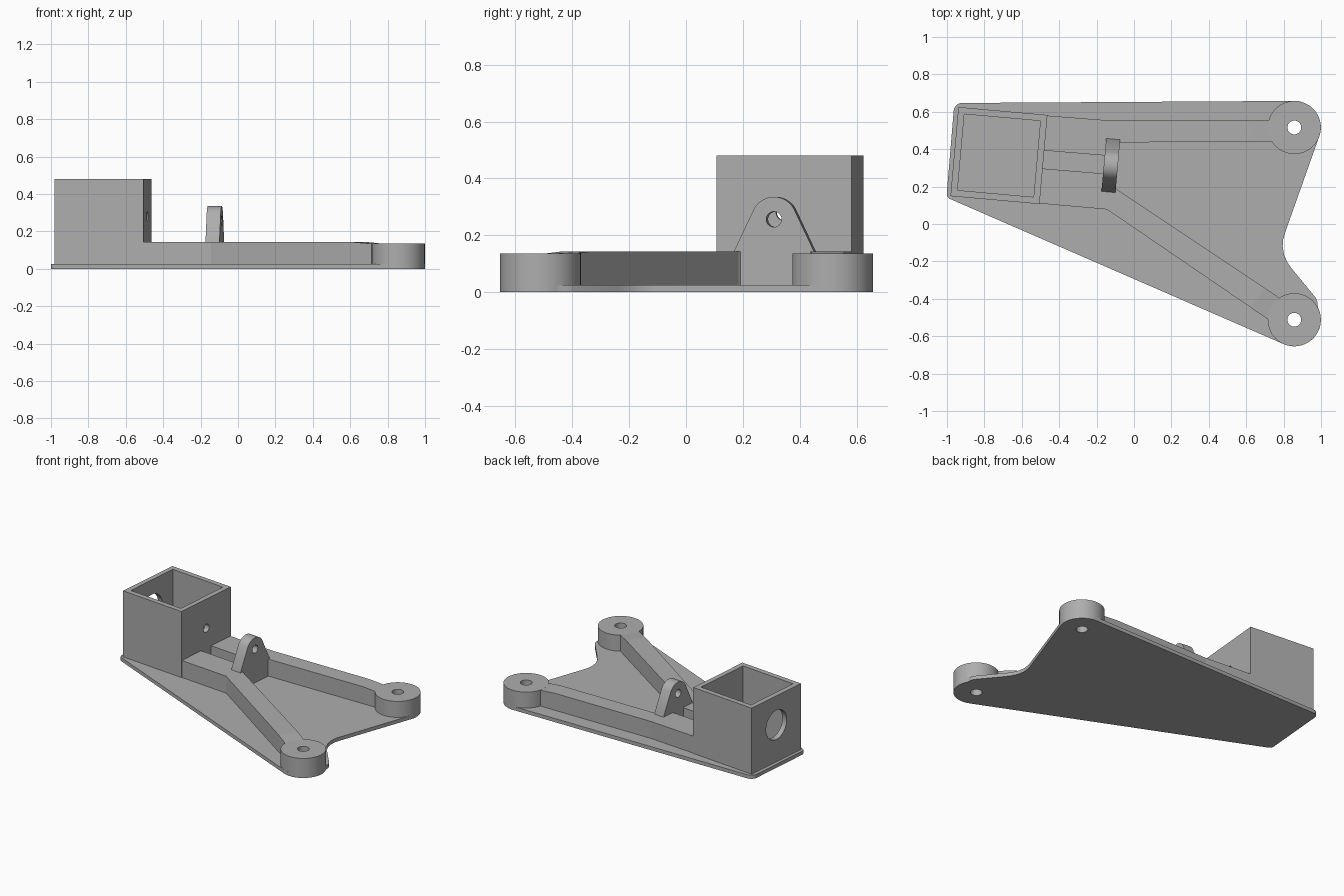
import bpy, bmesh, math
from mathutils import Matrix, Vector

if "Cube" in bpy.data.objects:
    bpy.data.objects.remove(bpy.data.objects["Cube"], do_unlink=True)

GREY = (0.42, 0.42, 0.42, 1)
mat = bpy.data.materials.new("plain grey")
mat.use_nodes = True
mat.diffuse_color = GREY
mat.node_tree.nodes["Principled BSDF"].inputs["Base Color"].default_value = GREY

PLATE, ARM, BOSS = 0.025, 0.142, 0.135
BOSS_R, BOSS_X = 0.142, 0.857
BOSS_Y = (0.516, -0.512)
# Local frame shared by the socket box and the lug
TILT = Matrix.Translation((-0.722, 0.366, 0)) @ Matrix.Rotation(math.radians(-5.1), 4, "Z")
UPRIGHT = Matrix(((0, 0, 1, 0), (1, 0, 0, 0), (0, 1, 0, 0), (0, 0, 0, 1)))


def make(name, bm, matrix=Matrix()):
    bmesh.ops.recalc_face_normals(bm, faces=bm.faces)
    mesh = bpy.data.meshes.new(name)
    bm.transform(matrix)
    bm.to_mesh(mesh)
    bm.free()
    mesh.materials.append(mat)
    ob = bpy.data.objects.new(name, mesh)
    bpy.context.scene.collection.objects.link(ob)
    return ob


def prism(name, outline, low, high, matrix=Matrix()):
    bm = bmesh.new()
    face = bm.faces.new([bm.verts.new((x, y, low)) for x, y in outline])
    top = bmesh.ops.extrude_face_region(bm, geom=[face])["geom"]
    bmesh.ops.translate(bm, vec=(0, 0, high - low),
                        verts=[v for v in top if isinstance(v, bmesh.types.BMVert)])
    return make(name, bm, matrix)


def arc(cx, cy, r, start, end, steps):
    angles = [math.radians(start + (end - start) * i / steps) for i in range(steps + 1)]
    return [(cx + r * math.cos(a), cy + r * math.sin(a)) for a in angles]


def circle(cx, cy, r, steps=48):
    return arc(cx, cy, r, 0, 360, steps)[:-1]


def square(half):
    return [(-half, -half), (half, -half), (half, half), (-half, half)]


def cut(ob, *cutters):
    # Bake each cut into the mesh and remove its cutter
    for cutter in cutters:
        cutter.hide_render = True
        mod = ob.modifiers.new("cut", "BOOLEAN")
        mod.operation, mod.solver, mod.object = "DIFFERENCE", "EXACT", cutter
        bpy.context.view_layer.update()
        deps = bpy.context.evaluated_depsgraph_get()
        mesh = bpy.data.meshes.new_from_object(ob.evaluated_get(deps))
        ob.modifiers.clear()
        ob.data = mesh
        bpy.data.objects.remove(cutter, do_unlink=True)


def smooth(ob):
    bpy.ops.object.select_all(action="DESELECT")
    ob.select_set(True)
    bpy.context.view_layer.objects.active = ob
    bpy.ops.object.shade_smooth_by_angle(angle=math.radians(30))


def arm(name, sections):
    # Loft of rectangular sections: outer point, inner point, top height
    bm = bmesh.new()
    rings = []
    for outer, inner, top in sections:
        corners = [(*outer, 0.01), (*inner, 0.01), (*inner, top), (*outer, top)]
        rings.append([bm.verts.new(c) for c in corners])
    for a, b in zip(rings, rings[1:]):
        for i in range(4):
            j = (i + 1) % 4
            bm.faces.new((a[i], a[j], b[j], b[i]))
    bm.faces.new(rings[0])
    bm.faces.new(rings[-1])
    return make(name, bm)


# Base plate with a rounded notch between the bosses
outline = arc(BOSS_X, BOSS_Y[0], BOSS_R, 91, -24, 24)
outline += [(0.81, -0.04), (0.798, -0.08), (0.795, -0.12), (0.802, -0.165), (0.82, -0.205), (0.845, -0.24)]
outline += [(0.972, -0.395), (0.98, -0.415), (0.981, -0.435)]
outline += arc(BOSS_X, BOSS_Y[1], BOSS_R, 25, -114, 28)
outline += arc(-0.968, 0.163, 0.033, 246, 176, 6)
outline += arc(-0.92, 0.603, 0.044, 176, 91, 8)
plate = prism("base_plate", outline, 0, PLATE)
cut(plate, *[prism("hole_cutter", circle(BOSS_X, y, 0.037), -0.1, 0.3) for y in BOSS_Y])
smooth(plate)

# Mounting bosses
for name, y in zip(("back_boss", "front_boss"), BOSS_Y):
    boss = prism(name, circle(BOSS_X, y, BOSS_R, 64), 0, BOSS)
    cut(boss, prism("hole_cutter", circle(BOSS_X, y, 0.037), -0.1, 0.3))
    smooth(boss)

# Rib arms running from the socket to the bosses
END = BOSS - 0.002
arm("back_arm", [((-0.47, 0.58), (-0.481, 0.393), ARM),
                 ((-0.123, 0.553), (-0.155, 0.366), ARM),
                 ((-0.09, 0.553), (-0.075, 0.436), ARM),
                 ((0.61, 0.556), (0.65, 0.441), ARM),
                 ((0.725, 0.556), (0.75, 0.441), END)])
arm("front_arm", [((-0.508, 0.11), (-0.492, 0.297), ARM),
                  ((-0.144, 0.078), (-0.17, 0.27), ARM),
                  ((-0.13, 0.068), (-0.09, 0.184), ARM),
                  ((0.62, -0.444), (0.70, -0.343), ARM),
                  ((0.725, -0.515), (0.785, -0.4), END)])

# Open square socket with a large outer hole and a small inner hole
box = prism("socket_box", square(0.239), 0.01, 0.48, TILT)
cut(box,
    prism("cavity_cutter", square(0.204), -0.1, 0.6, TILT),
    prism("large_hole_cutter", circle(0, 0.28, 0.1), -0.4, -0.1, TILT @ UPRIGHT),
    prism("small_hole_cutter", circle(0, 0.28, 0.028), 0.1, 0.4, TILT @ UPRIGHT))
smooth(box)

# Upright lug with a rounded top and a pin hole
profile = [(-0.142, 0.01), (0.142, 0.01), (0.142, ARM)]
profile += arc(0, 0.255, 0.08, 25.5, 154.5, 24) + [(-0.142, ARM)]
lug = prism("pivot_lug", profile, 0.563, 0.638, TILT @ UPRIGHT)
cut(lug, prism("pin_cutter", circle(0, 0.256, 0.027), 0.5, 0.7, TILT @ UPRIGHT))
smooth(lug)
